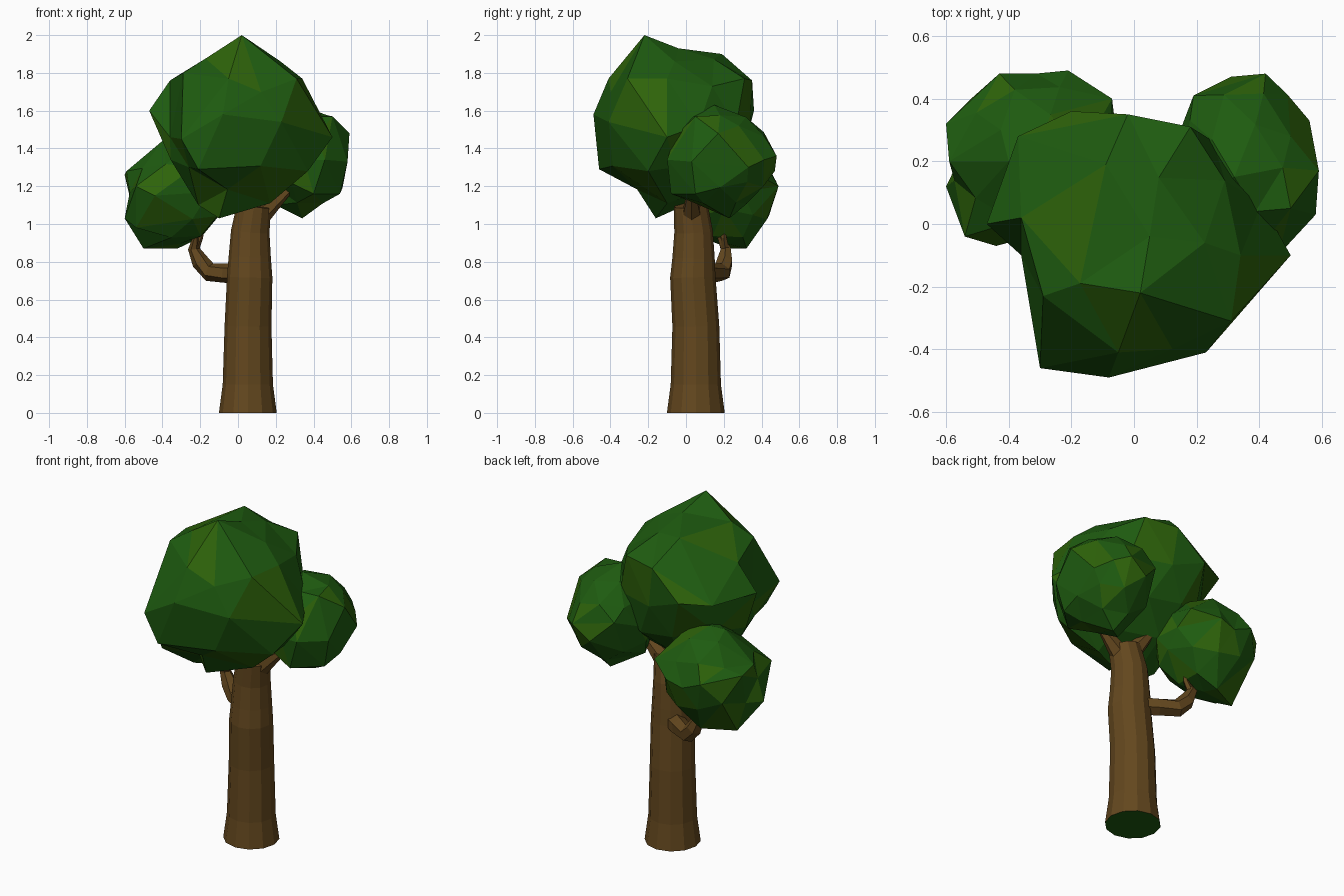
import bpy, bmesh, random
from math import cos, sin, tau
from mathutils import Vector

random.seed(4)

def material(name, rgb):
    m = bpy.data.materials.new(name)
    m.diffuse_color = (*rgb, 1)
    return m

BARK = material("bark", (0.125, 0.063, 0.013))
LEAF = material("leaf", (0.013, 0.105, 0.005))
LIGHT_LEAF = material("light_leaf", (0.027, 0.125, 0.003))

def finish(bm, name, mats):
    bmesh.ops.recalc_face_normals(bm, faces=bm.faces)
    me = bpy.data.meshes.new(name)
    bm.to_mesh(me)
    bm.free()
    for m in mats:
        me.materials.append(m)
    ob = bpy.data.objects.new(name, me)
    bpy.context.collection.objects.link(ob)
    return ob

def limb(name, path, sides):
    """Faceted tapering tube through (x, y, z, radius) stations."""
    bm = bmesh.new()
    pts = [Vector(p[:3]) for p in path]
    rings = []
    for i, p in enumerate(pts):
        t = (pts[min(i + 1, len(pts) - 1)] - pts[max(i - 1, 0)]).normalized()
        if i == 0 and p.z == 0:
            t = Vector((0, 0, 1))
        side = Vector((0, 1, 0)).cross(t).normalized()
        up = t.cross(side)
        r = path[i][3]
        rings.append([bm.verts.new(p + r * (cos(tau * k / sides) * side + sin(tau * k / sides) * up))
                      for k in range(sides)])
    for a, b in zip(rings, rings[1:]):
        for k in range(sides):
            j = (k + 1) % sides
            bm.faces.new((a[k], a[j], b[j], b[k]))
    base = bm.faces.new(rings[0])
    bm.faces.new(rings[-1])
    if pts[0].z == 0:
        base.material_index = 1
    return finish(bm, name, [BARK, LEAF])

def foliage(name, centre, radii, corners):
    """Low-poly ball whose nearest vertices are pulled out to given corners."""
    bm = bmesh.new()
    bmesh.ops.create_icosphere(bm, subdivisions=2, radius=1)
    c, rad = Vector(centre), Vector(radii)
    free = list(bm.verts)
    for corner in corners:
        d = Vector(corner) - c
        n = Vector([d[i] / rad[i] for i in range(3)]).normalized()
        v = max(free, key=lambda w: w.co.normalized().dot(n))
        free.remove(v)
        v.co = Vector(corner)
    for v in free:
        k = random.uniform(0.94, 1.0)
        v.co = c + Vector([v.co[i] * rad[i] * k for i in range(3)])
    for f in bm.faces:
        f.material_index = int(random.random() < 0.25)
    return finish(bm, name, [LEAF, LIGHT_LEAF])

# Trunk
limb("trunk", [(0.052, 0.052, 0, 0.153), (0.052, 0.052, 0.15, 0.133), (0.053, 0.052, 0.46, 0.124),
               (0.062, 0.036, 0.72, 0.12), (0.062, 0.04, 0.82, 0.112), (0.065, 0.04, 0.96, 0.102),
               (0.085, 0.025, 1.1, 0.09)], 12)

# Fork at the crown
limb("right_fork", [(0.11, 0.03, 1.04, 0.06), (0.19, 0.03, 1.11, 0.04), (0.27, 0.03, 1.18, 0.02)], 6)
limb("left_fork", [(0.07, 0.04, 1.04, 0.06), (0.03, 0.07, 1.12, 0.045), (-0.02, 0.12, 1.2, 0.025)], 6)

# Low side branch with two twigs
limb("side_branch", [(0.03, 0.08, 0.74, 0.055), (-0.06, 0.14, 0.74, 0.052), (-0.15, 0.19, 0.745, 0.05),
                     (-0.2, 0.205, 0.8, 0.046), (-0.235, 0.21, 0.87, 0.03), (-0.225, 0.18, 0.93, 0.016),
                     (-0.24, 0.15, 0.97, 0.008)], 6)
limb("side_twig", [(-0.23, 0.21, 0.86, 0.022), (-0.2, 0.2, 0.93, 0.016), (-0.185, 0.21, 1.01, 0.007)], 5)

# Leaf masses
foliage("main_foliage", (0.01, -0.06, 1.52), (0.43, 0.42, 0.42), [
    (0.02, -0.22, 2.0), (-0.05, -0.41, 1.77), (0.31, -0.31, 1.77), (0.23, -0.41, 1.54),
    (-0.08, -0.49, 1.58), (-0.3, -0.46, 1.45), (-0.21, -0.46, 1.29), (-0.29, -0.23, 1.8),
    (0.34, -0.1, 1.77), (0.18, 0.31, 1.77), (-0.02, 0.35, 1.76), (-0.2, 0.36, 1.6),
    (-0.37, 0.28, 1.6), (-0.47, 0, 1.6), (-0.09, 0.19, 1.9), (-0.1, -0.16, 1.03),
    (0.37, -0.2, 1.28), (0.5, -0.1, 1.46), (-0.36, 0.02, 1.76), (0.05, -0.04, 1.93),
    (-0.36, -0.1, 1.46), (-0.21, -0.08, 1.1), (-0.26, -0.28, 1.3), (-0.3, 0.15, 1.38),
    (0.17, -0.1, 1.11)])
foliage("left_foliage", (-0.31, 0.22, 1.17), (0.28, 0.27, 0.29), [
    (-0.6, 0.32, 1.26), (-0.6, 0.12, 1.03), (-0.54, -0.04, 1.2), (-0.43, 0.48, 1.22),
    (-0.21, 0.49, 1.2), (-0.07, 0.4, 1.25), (-0.5, 0.23, 0.87), (-0.32, 0.32, 0.87),
    (-0.4, 0.2, 1.44), (-0.44, -0.07, 1.15), (-0.59, 0.2, 1.28), (-0.52, 0.4, 1.1),
    (-0.54, 0.05, 0.98), (-0.07, 0.2, 1.08)])
foliage("right_foliage", (0.35, 0.18, 1.34), (0.24, 0.29, 0.28), [
    (0.59, 0.17, 1.48), (0.56, 0.33, 1.3), (0.42, 0.48, 1.36), (0.31, 0.47, 1.28),
    (0.19, 0.41, 1.4), (0.58, 0.03, 1.33), (0.46, -0.1, 1.34), (0.32, 0.15, 1.63),
    (0.34, 0.23, 1.03), (0.54, 0.05, 1.16), (0.4, -0.08, 1.16), (0.5, 0.28, 1.52),
    (0.2, 0.1, 1.1), (0.5, 0.05, 1.57)])
